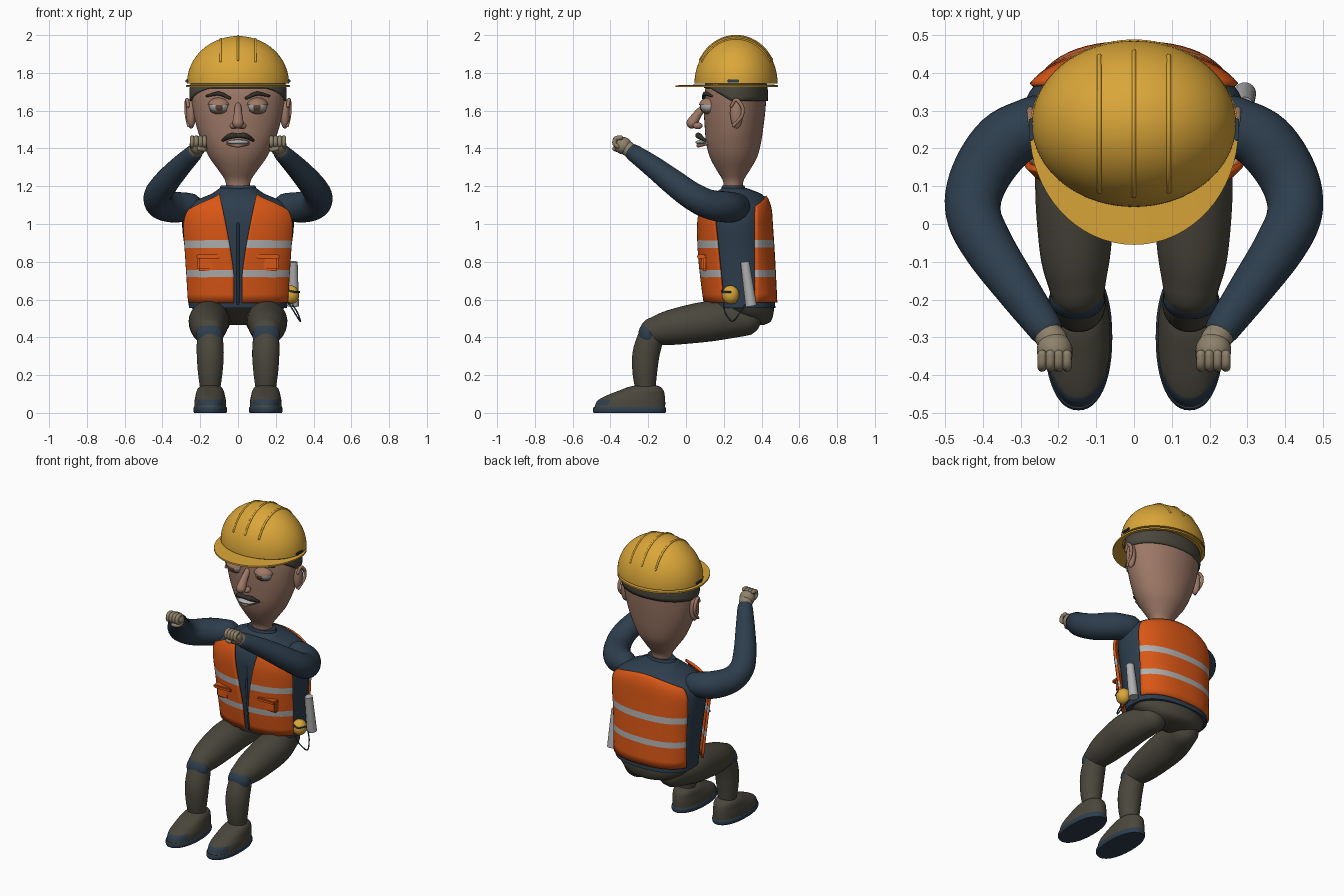
import bpy, bmesh, math
from math import sin, cos, pi
from mathutils import Vector, Matrix

if "Cube" in bpy.data.objects:
    bpy.data.objects.remove(bpy.data.objects["Cube"])


def material(name, *rgb):
    m = bpy.data.materials.new(name)
    m.use_nodes = True
    m.diffuse_color = (*rgb, 1)
    m.node_tree.nodes["Principled BSDF"].inputs["Base Color"].default_value = (*rgb, 1)
    return m


NAVY = material("navy cloth", .027, .048, .075)
ORANGE = material("safety orange", .70, .095, .008)
SILVER = material("reflective silver", .43, .43, .43)
YELLOW = material("helmet yellow", .70, .38, .04)
SKIN = material("skin", .34, .19, .135)
BROWN = material("dark brown cloth", .068, .062, .045)
GLOVE = material("tan glove", .27, .22, .145)
HAIR = material("dark hair", .035, .03, .024)
IRIS = material("brown iris", .12, .06, .035)


def finish(name, bm, mats, rule=None, solid=0):
    bmesh.ops.recalc_face_normals(bm, faces=bm.faces)
    if rule:
        for f in bm.faces:
            f.material_index = rule(f.calc_center_median())
    me = bpy.data.meshes.new(name)
    bm.to_mesh(me)
    bm.free()
    ob = bpy.data.objects.new(name, me)
    bpy.context.collection.objects.link(ob)
    for m in mats:
        me.materials.append(m)
    bpy.ops.object.select_all(action='DESELECT')
    ob.select_set(True)
    bpy.context.view_layer.objects.active = ob
    bpy.ops.object.shade_smooth_by_angle(angle=math.radians(45))
    if solid:
        mod = ob.modifiers.new("thickness", 'SOLIDIFY')
        mod.thickness, mod.offset = solid, -1
    return ob


def sample(rows, t):
    """Smooth curve through rows keyed by their first column."""
    i = max(k for k in range(len(rows) - 1) if k == 0 or rows[k][0] <= t)
    a, b = rows[i], rows[i + 1]
    p, q = rows[max(i - 1, 0)], rows[min(i + 2, len(rows) - 1)]
    h = b[0] - a[0]
    u = (t - a[0]) / h
    out = []
    for c in range(1, len(a)):
        m0 = (b[c] - p[c]) / (b[0] - p[0]) * h
        m1 = (q[c] - a[c]) / (q[0] - a[0]) * h
        out.append(a[c] * (1 + 2 * u) * (1 - u) ** 2 + b[c] * u * u * (3 - 2 * u)
                   + m0 * u * (1 - u) ** 2 + m1 * u * u * (u - 1))
    return out


def sgnpow(v, e):
    return math.copysign(abs(v) ** e, v)


def section(rows, t, z, n=2, off=0, cx=0):
    """Point at angle t (0 = front, pi/2 = +x) on the outline at height z."""
    rx, y0, y1 = sample(rows, z)
    return Vector((cx + (rx + off) * sgnpow(sin(t), 2 / n),
                   (y0 + y1) / 2 - ((y1 - y0) / 2 + off) * sgnpow(cos(t), 2 / n), z))


def skin_rings(name, rings, mats, closed=True, caps=True, rule=None, solid=0):
    bm = bmesh.new()
    vs = [[bm.verts.new(p) for p in r] for r in rings]
    n = len(rings[0])
    for a, b in zip(vs, vs[1:]):
        for i in range(n if closed else n - 1):
            j = (i + 1) % n
            bm.faces.new((a[i], a[j], b[j], b[i]))
    if caps:
        bm.faces.new(vs[0])
        bm.faces.new(vs[-1])
    return finish(name, bm, mats, rule, solid)


def loft(name, rows, mats, cx=0, n=2, steps=24, seg=48, caps=True, rule=None, solid=0):
    lo, hi = rows[0][0], rows[-1][0]
    rings = [[section(rows, 2 * pi * i / seg, lo + (hi - lo) * k / steps, n, 0, cx)
              for i in range(seg)] for k in range(steps + 1)]
    return skin_rings(name, rings, mats, True, caps, rule, solid)


def tube(name, pts, mat, s=1, seg=20, per=6, rounded=True):
    """Tapered tube through (x, y, z, radius) points; s = -1 mirrors it."""
    rows = [(k, s * p[0], *p[1:]) for k, p in enumerate(pts)]
    path = [sample(rows, k / per) for k in range((len(pts) - 1) * per + 1)]
    path = [(Vector(p[:3]), p[3]) for p in path]
    if rounded:
        def dome(end, nxt):
            d = (end[0] - nxt[0]).normalized()
            return [(end[0] + d * end[1] * sin(a), end[1] * cos(a)) for a in (1.5, 1.2, .8, .4)]
        path = dome(path[0], path[1]) + path + dome(path[-1], path[-2])[::-1]
    rings, side = [], Vector((.31, .17, .93))
    for k, (c, r) in enumerate(path):
        d = (path[min(k + 1, len(path) - 1)][0] - path[max(k - 1, 0)][0]).normalized()
        side = (side - d * side.dot(d)).normalized()
        up = d.cross(side)
        rings.append([c + (side * cos(a) + up * sin(a)) * r
                      for a in (2 * pi * i / seg for i in range(seg))])
    return skin_rings(name, rings, [mat])


def ball(name, c, r, mat, keep=None):
    """Ellipsoid; keep = +-(height) trims it to the part above or below."""
    bm = bmesh.new()
    bmesh.ops.create_uvsphere(bm, u_segments=28, v_segments=18, radius=1,
                              matrix=Matrix.Translation(c) @ Matrix.Diagonal((*r, 1)))
    if keep:
        side, h = keep
        bmesh.ops.bisect_plane(bm, geom=bm.verts[:] + bm.edges[:] + bm.faces[:],
                               plane_co=(0, 0, h), plane_no=(0, 0, side), clear_inner=True)
        bmesh.ops.holes_fill(bm, edges=[e for e in bm.edges if e.is_boundary])
    return finish(name, bm, [mat])


def box(name, c, size, mat):
    bm = bmesh.new()
    bmesh.ops.create_cube(bm, size=1, matrix=Matrix.Translation(c) @ Matrix.Diagonal((*size, 1)))
    bmesh.ops.bevel(bm, geom=bm.edges[:], offset=min(size) * .25, segments=2, affect='EDGES')
    return finish(name, bm, [mat])


# Shirt and collar
TORSO, N = [(.555, .260, .125, .473), (.7, .268, .105, .466), (.85, .28, .09, .458),
            (1.0, .296, .085, .448), (1.07, .284, .094, .443), (1.12, .235, .115, .43),
            (1.16, .14, .15, .40), (1.19, .097, .19, .32)], 2.4
loft("shirt", TORSO, [NAVY], n=N, steps=40)
loft("collar", [(1.16, .1, .185, .318), (1.19, .097, .188, .314), (1.205, .09, .193, .308)], [NAVY])

# Vest panels with reflective stripes
ZS = [.585, .63, .675, .72, .757, .795, .835, .875, .915, .96, 1.0, 1.02,
      1.05, 1.08, 1.1, 1.12, 1.14, 1.16]


def stripe(c):
    return int(.72 < c.z < .757 or .875 < c.z < .915)


def vest(name, lo, hi, top, s=1):
    rings = []
    for zr in ZS:
        row = []
        for k in range(25):
            u = k / 24
            z = zr if zr <= 1.02 else 1.02 + (zr - 1.02) / .14 * (top(u) - 1.02)
            t = lo(z) + (hi(z) - lo(z)) * u
            p = section(TORSO, t, z, N, .012)
            row.append(Vector((s * p.x, p.y, p.z)))
        rings.append(row)
    skin_rings(name, rings, [ORANGE, SILVER], False, False, stripe, .016)


def edge_angle(z, y):
    _, y0, y1 = sample(TORSO, z)
    c = max(-1, min(1, ((y0 + y1) / 2 - y) / ((y1 - y0) / 2)))
    return math.acos(sgnpow(c, N / 2))


def opening(z):
    x = .02 + .072 * max(0, (z - .72) / .43) ** 1.3
    return math.asin(min(1, x / sample(TORSO, z)[0]) ** (N / 2))


for s, side in ((1, "left"), (-1, "right")):
    vest(side + "_vest_front", opening, lambda z: edge_angle(z, .21 - .1 * (z - .58)),
         lambda u: 1.155 - .085 * u ** 1.6, s)
vest("vest_back", lambda z: edge_angle(z, .365), lambda z: 2 * pi - edge_angle(z, .365),
     lambda u: 1.15 - .05 * (2 * u - 1) ** 2)
tube("zip", [(0, .118, .58, .007), (0, .088, .85, .007), (0, .084, 1.0, .007)], NAVY)

# Pelvis
loft("pelvis", [(.465, .08, .31, .41), (.48, .15, .27, .445), (.52, .215, .21, .462),
                (.565, .25, .15, .466)], [BROWN], steps=12)

# Head, hair and neck
HEAD = [(1.17, .062, .2, .3), (1.23, .068, .195, .305), (1.28, .1, .165, .335),
        (1.35, .15, .128, .375), (1.42, .185, .108, .395), (1.5, .215, .1, .408),
        (1.6, .238, .095, .42), (1.7, .249, .1, .425), (1.78, .235, .12, .41)]
loft("head", HEAD, [SKIN], steps=36)


def hair_bottom(t):
    return 1.65 + .07 * min(1, max(0, (cos(t) - .1) / .7))


skin_rings("hair", [[section(HEAD, t, hair_bottom(t) + (1.775 - hair_bottom(t)) * k / 6, off=.009)
                     for t in (2 * pi * i / 64 for i in range(64))] for k in range(7)],
           [BROWN], caps=False, solid=.015)

# Helmet shell, brim and ridges
HC, HR = Vector((0, .265, 1.745)), (.27, .22, .25)
skin_rings("helmet_shell", [[HC + Vector((HR[0] * cos(p) * sin(t), -HR[1] * cos(p) * cos(t),
                                          HR[2] * sin(p)))
                             for t in (2 * pi * i / 64 for i in range(64))]
                            for p in (pi / 2 * k / 20.3 for k in range(21))], [YELLOW], solid=0)
bm_rings = []
for rx, front, back, z in ((.252, .19, .215, 1.738), (.276, .305, .238, 1.734),
                           (.276, .305, .238, 1.724), (.252, .19, .215, 1.726),
                           (.252, .19, .215, 1.738)):
    bm_rings.append([Vector((rx * sin(t), .25 - (front if cos(t) > 0 else back) * cos(t), z))
                     for t in (2 * pi * i / 64 for i in range(64))])
skin_rings("helmet_brim", bm_rings, [YELLOW], caps=False)
for name, x in (("right", -.092), ("middle", 0), ("left", .092)):
    k = math.sqrt(1 - (x / HR[0]) ** 2)
    tube(name + "_helmet_ridge", [(x, HC.y + HR[1] * k * sin(a), HC.z + HR[2] * k * cos(a), .006)
                                  for a in (-1.05 + .3 * j for j in range(8))], YELLOW, seg=10)

# Face centre
tube("nose", [(0, .105, 1.63, .016), (0, .065, 1.585, .022), (0, .032, 1.535, .03)], SKIN)
ball("teeth", (0, .095, 1.433), (.06, .045, .014), SILVER)
tube("lower_lip", [(-.055, .115, 1.425, .007), (0, .066, 1.416, .011), (.055, .115, 1.425, .007)], SKIN)

# Everything paired
for s, side in ((1, "left"), (-1, "right")):
    def name(part):
        return side + "_" + part
    # Facial features
    ball(name("nostril"), (s * .024, .062, 1.52), (.02, .026, .018), SKIN)
    ball(name("eye"), (s * .1, .125, 1.625), (.054, .05, .041), SILVER)
    ball(name("iris"), (s * .1, .086, 1.622), (.023, .013, .023), IRIS)
    ball(name("upper_lid"), (s * .1, .125, 1.625), (.06, .057, .045), SKIN, (1, 1.63))
    ball(name("lower_lid"), (s * .1, .125, 1.625), (.06, .055, .045), SKIN, (-1, 1.601))
    tube(name("eyebrow"), [(.045, .092, 1.667, .008), (.1, .102, 1.69, .011),
                           (.165, .135, 1.678, .006)], HAIR, s, 12)
    tube(name("moustache"), [(0, .065, 1.468, .012), (.04, .068, 1.466, .016),
                             (.08, .1, 1.443, .007)], HAIR, s, 12)
    ball(name("ear"), (s * .248, .268, 1.585), (.026, .034, .08), SKIN)
    tube(name("ear_rim"), [(.262, .25, 1.52, .008), (.272, .295, 1.57, .009), (.274, .298, 1.62, .01),
                           (.27, .265, 1.658, .01), (.264, .24, 1.625, .008)], SKIN, s, 12)
    box(name("helmet_clip"), (s * .271, .25, 1.757), (.012, .06, .016), NAVY)
    # Arm and gloved fist
    tube(name("sleeve"), [(.26, .265, 1.09, .075), (.345, .215, 1.09, .082), (.41, .12, 1.105, .078),
                          (.425, .03, 1.15, .073), (.385, -.06, 1.215, .068),
                          (.31, -.17, 1.30, .058), (.235, -.275, 1.375, .046)], NAVY, s, 28)
    tube(name("cuff"), [(.24, -.27, 1.37, .036), (.215, -.31, 1.40, .041)], GLOVE, s)
    ball(name("palm"), (s * .21, -.333, 1.415), (.047, .046, .046), GLOVE)
    for i in range(4):
        x = .177 + .022 * i
        tube(name("finger_%d" % (i + 1)), [(x, -.345, 1.457, .0125), (x, -.372, 1.452, .0125),
                                           (x, -.378, 1.425, .012), (x, -.36, 1.41, .011)],
             GLOVE, s, 12, 4)
    tube(name("thumb"), [(.175, -.33, 1.40, .014), (.18, -.365, 1.395, .013),
                         (.205, -.378, 1.398, .012)], GLOVE, s, 12, 4)
    # Leg, knee pad and shoe
    tube(name("thigh"), [(.125, .31, .495, .088), (.15, .18, .49, .104), (.155, .08, .479, .106),
                         (.155, -.08, .452, .093), (.15, -.17, .433, .074)], BROWN, s, 28)
    tube(name("shin"), [(.15, -.175, .435, .067), (.147, -.21, .32, .072), (.147, -.218, .22, .066),
                        (.147, -.215, .13, .054)], BROWN, s, 28)
    ball(name("knee_pad"), (s * .15, -.2, .412), (.073, .053, .07), NAVY)
    loft(name("shoe"), [(.025, .085, -.486, -.11), (.065, .083, -.468, -.11), (.09, .078, -.425, -.112),
                        (.12, .07, -.35, -.12), (.14, .055, -.295, -.14), (.148, .03, -.25, -.17)],
         [BROWN, NAVY], s * .147, 2.2, 24, rule=lambda c: int(c.y < -.405 and .04 < c.z < .07))
    loft(name("sole"), [(0, .085, -.488, -.11), (.008, .089, -.492, -.106), (.024, .089, -.492, -.106),
                        (.032, .085, -.488, -.11)], [NAVY], s * .147, 2.2, 8)
    # Vest pocket
    box(name("pocket_flap"), (s * .158, .082, .828), (.125, .05, .022), ORANGE)
    box(name("pocket_body"), (s * .17, .098, .79), (.088, .035, .075), ORANGE)

# Tools on the left hip
tube("paper_roll", [(.292, .312, .8, .024), (.293, .345, .565, .03)], SILVER, rounded=False)
ball("tape_measure", (.28, .236, .625), (.044, .046, .05), YELLOW)
tube("tape_band", [(.262, .195, .65, .005), (.3, .192, .64, .005), (.325, .235, .64, .005)], NAVY, seg=8)
tube("cord", [(.27, .2, .58, .004), (.3, .208, .53, .004), (.33, .245, .485, .004),
              (.315, .285, .53, .004), (.29, .31, .57, .004)], NAVY, seg=8)
